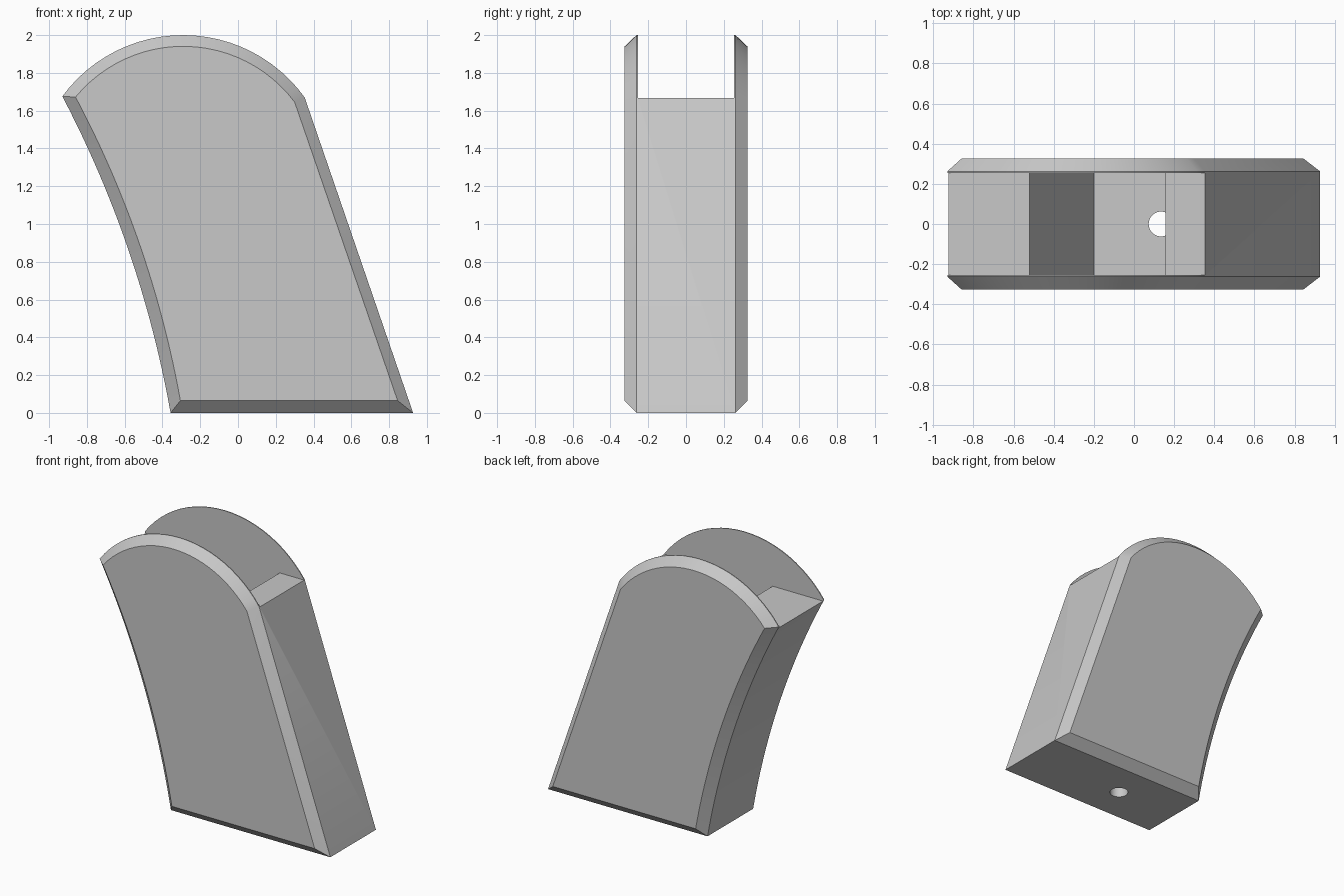
import bpy
import bmesh
from math import atan2, cos, sin, pi
from mathutils import Vector

if "Cube" in bpy.data.objects:
    bpy.data.objects.remove(bpy.data.objects["Cube"], do_unlink=True)

grey = bpy.data.materials.new("plain grey")
grey.use_nodes = True
colour = (0.58, 0.58, 0.58, 1)
grey.diffuse_color = colour
grey.node_tree.nodes["Principled BSDF"].inputs["Base Color"].default_value = colour


def arc(a, b, sag, steps):
    """Arc points from a towards b, bulging to the left of travel; b is left out."""
    a, b = Vector(a), Vector(b)
    half = (b - a) / 2
    left = Vector((-half.y, half.x)).normalized()
    radius = (half.length ** 2 + sag ** 2) / (2 * sag)
    centre = (a + b) / 2 + left * (sag - radius)
    spread = atan2(half.length, radius - sag)
    mid = atan2(left.y, left.x)
    angles = [mid + spread * (1 - 2 * i / steps) for i in range(steps)]
    return [centre + radius * Vector((cos(t), sin(t))) for t in angles]


def side_profile(heel, toe, tip, crest, rise, hollow):
    """Straight base and front edge, domed top, hollow back edge."""
    back = arc(heel, crest, hollow, 24)
    # Arc leaves its start on the left, so the back edge bulges into the body
    back = [Vector(p) for p in arc(crest, heel, hollow, 24)][1:]
    dome = arc(crest, tip, rise, 24)
    return [Vector(heel)] + back[::-1] + dome + [Vector(tip), Vector(toe)]


def loft(name, sections):
    """Solid through matching outlines in the xz plane, each at its own y."""
    bm = bmesh.new()
    rings = [[bm.verts.new((p[0], y, p[1])) for p in outline] for y, outline in sections]
    for r, s in zip(rings, rings[1:]):
        for i in range(len(r)):
            j = (i + 1) % len(r)
            bm.faces.new((r[i], r[j], s[j], s[i]))
    bm.faces.new(rings[0])
    bm.faces.new(rings[-1])
    bmesh.ops.recalc_face_normals(bm, faces=bm.faces)
    mesh = bpy.data.meshes.new(name)
    bm.to_mesh(mesh)
    bm.free()
    mesh.materials.append(grey)
    ob = bpy.data.objects.new(name, mesh)
    bpy.context.collection.objects.link(ob)
    return ob


def cut(target, cutter):
    cutter.hide_render = True
    mod = target.modifiers.new(cutter.name, "BOOLEAN")
    mod.operation = "DIFFERENCE"
    mod.solver = "EXACT"
    mod.object = cutter
    bpy.context.view_layer.objects.active = target
    bpy.ops.object.modifier_apply(modifier=mod.name)
    bpy.data.objects.remove(cutter, do_unlink=True)


# Leaning body with chamfered cheeks
outer = side_profile((-0.357, 0), (0.927, 0), (0.353, 1.67), (-0.93, 1.676), 0.327, 0.068)
inner = side_profile((-0.305, 0.065), (0.845, 0.065), (0.30, 1.645), (-0.86, 1.672), 0.282, 0.066)
body = loft("body", [(-0.325, inner), (-0.262, outer), (0.262, outer), (0.325, inner)])

# Slot between the cheeks, dropping into a leaning well
sill, floor = 1.666, 0.74
slot = [(-1.2, 2.2), (-1.2, sill), (-0.52, sill), (-0.2, floor),
        (0.477, floor), (0.158, sill), (0.7, sill), (0.7, 2.2)]
cut(body, loft("slot_cutter", [(-0.255, slot), (0.255, slot)]))

# Drilled hole through the base
bpy.ops.mesh.primitive_cylinder_add(vertices=32, radius=0.062, depth=2, location=(0.135, 0, 0))
hole = bpy.context.object
hole.name = "hole_cutter"
hole.data.materials.append(grey)
cut(body, hole)

# Smooth the curves, keep the edges sharp
bpy.ops.object.select_all(action="DESELECT")
body.select_set(True)
bpy.context.view_layer.objects.active = body
bpy.ops.object.shade_smooth_by_angle(angle=pi / 9)
